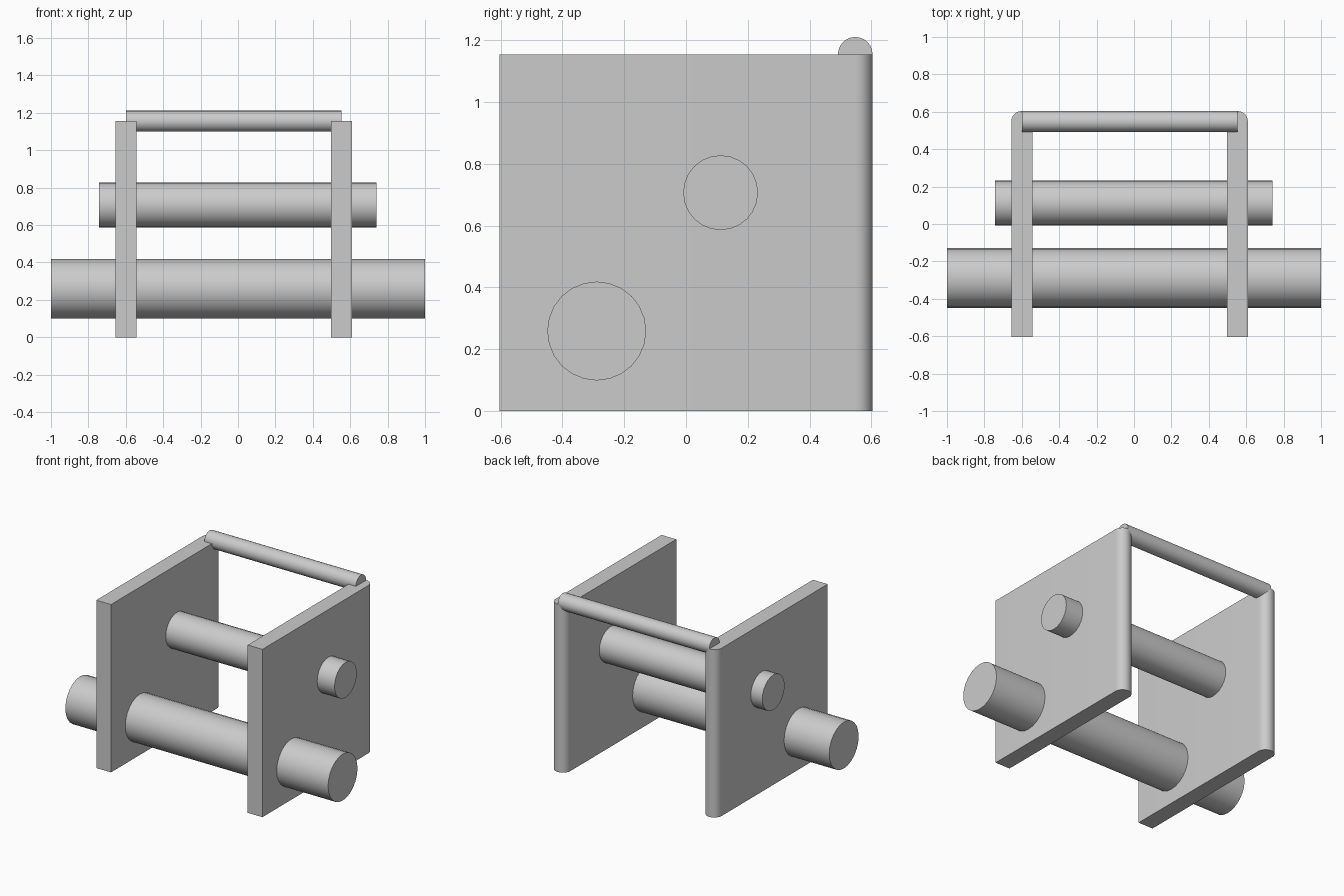
import bpy, bmesh, math
from mathutils import Matrix

cube = bpy.data.objects.get("Cube")
if cube:
    bpy.data.objects.remove(cube, do_unlink=True)

# Single grey finish
grey = bpy.data.materials.new("light_grey")
grey.use_nodes = True
colour = (0.6, 0.6, 0.6, 1)
grey.diffuse_color = colour
grey.node_tree.nodes["Principled BSDF"].inputs["Base Color"].default_value = colour


def finish(name, bm):
    mesh = bpy.data.meshes.new(name)
    bmesh.ops.recalc_face_normals(bm, faces=bm.faces)
    bm.to_mesh(mesh)
    bm.free()
    mesh.materials.append(grey)
    obj = bpy.data.objects.new(name, mesh)
    bpy.context.collection.objects.link(obj)
    bpy.ops.object.select_all(action='DESELECT')
    obj.select_set(True)
    bpy.context.view_layer.objects.active = obj
    bpy.ops.object.shade_smooth_by_angle(angle=math.radians(35))


def rod(name, x0, x1, y, z, radius, sides=24):
    """Solid cylinder running along x."""
    bm = bmesh.new()
    place = Matrix.Translation(((x0 + x1) / 2, y, z)) @ Matrix.Rotation(math.pi / 2, 4, 'Y')
    bmesh.ops.create_cone(bm, cap_ends=True, segments=sides, radius1=radius,
                          radius2=radius, depth=x1 - x0, matrix=place)
    finish(name, bm)


def plate(name, x, half, front, back, height, steps=12):
    """Upright plate with a half-round back edge."""
    bm = bmesh.new()
    outline = [(x - half, front), (x + half, front)]
    for i in range(steps + 1):
        a = math.pi * i / steps
        outline.append((x + half * math.cos(a), back - half + half * math.sin(a)))
    base = bm.faces.new([bm.verts.new((px, py, 0)) for px, py in outline])
    top = bmesh.ops.extrude_face_region(bm, geom=[base])["geom"]
    bmesh.ops.translate(bm, vec=(0, 0, height),
                        verts=[v for v in top if isinstance(v, bmesh.types.BMVert)])
    finish(name, bm)


# Side plates
RIGHT, LEFT, HALF = -0.6, 0.553, 0.056
for name, x in (("right_plate", RIGHT), ("left_plate", LEFT)):
    plate(name, x, HALF, -0.604, 0.604, 1.155)

# Cross rods and top handle
rod("lower_rod", -1, 1, -0.289, 0.259, 0.16)
rod("upper_rod", -0.744, 0.741, 0.112, 0.707, 0.121)
rod("handle_bar", RIGHT, LEFT, 0.548, 1.155, HALF)
